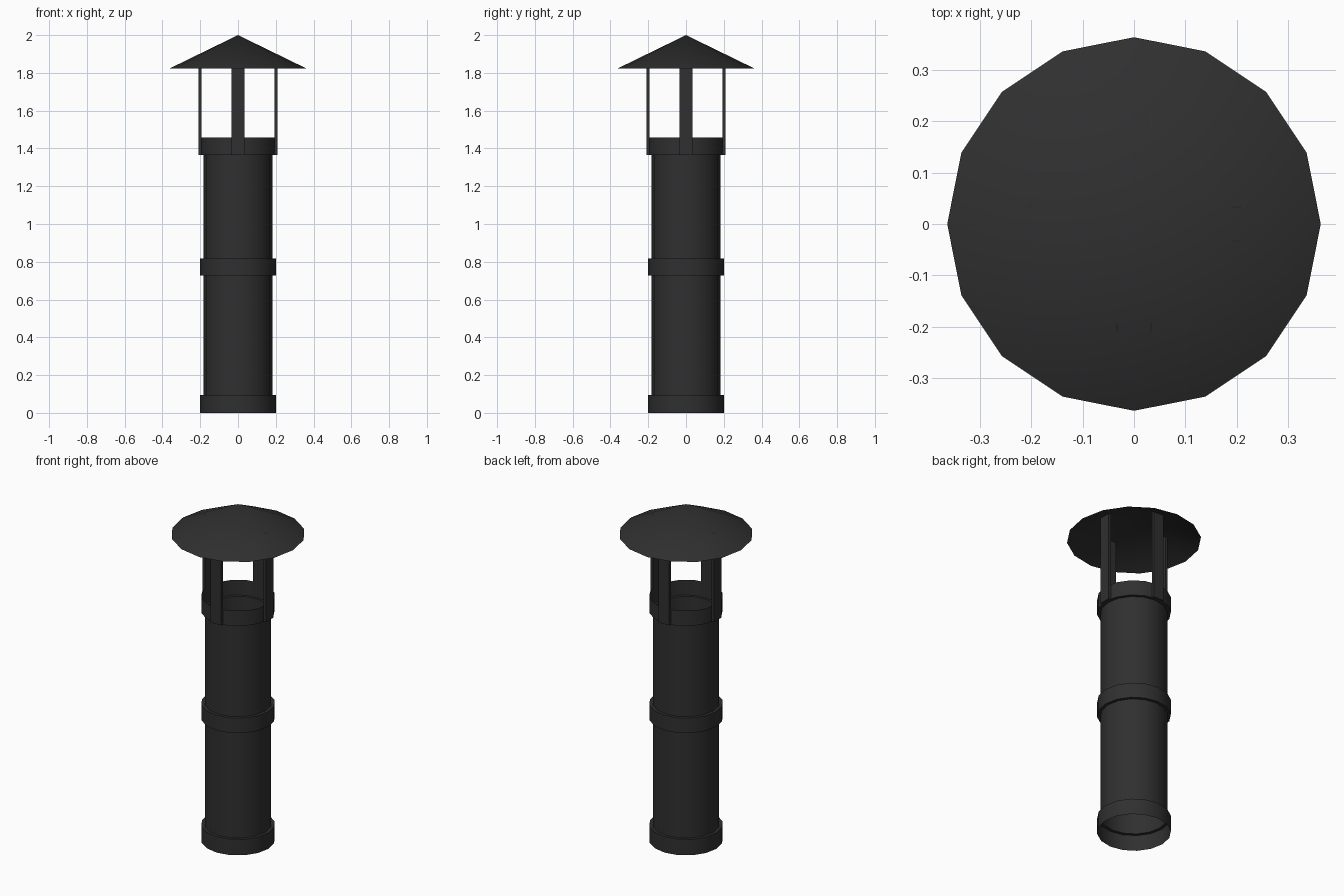
import bpy, bmesh, math

if "Cube" in bpy.data.objects:
    bpy.data.objects.remove(bpy.data.objects["Cube"])

SIDES = 16
metal = bpy.data.materials.new("dark metal")
metal.diffuse_color = (0.029, 0.029, 0.029, 1)
metal.use_nodes = True
metal.node_tree.nodes["Principled BSDF"].inputs["Base Color"].default_value = metal.diffuse_color


def finish(name, bm):
    bmesh.ops.recalc_face_normals(bm, faces=bm.faces)
    mesh = bpy.data.meshes.new(name)
    bm.to_mesh(mesh)
    bm.free()
    mesh.materials.append(metal)
    obj = bpy.data.objects.new(name, mesh)
    bpy.context.collection.objects.link(obj)
    return obj


def smooth(obj):
    bpy.ops.object.select_all(action='DESELECT')
    obj.select_set(True)
    bpy.context.view_layer.objects.active = obj
    bpy.ops.object.shade_smooth_by_angle(angle=math.radians(35))


def lathe(name, profile):
    """Open sheet turned around z; a radius of 0 makes a tip."""
    bm = bmesh.new()
    rings = []
    for r, z in profile:
        if r == 0:
            rings.append([bm.verts.new((0, 0, z))] * SIDES)
        else:
            rings.append([bm.verts.new((r * math.cos(2 * math.pi * i / SIDES),
                                        r * math.sin(2 * math.pi * i / SIDES), z))
                          for i in range(SIDES)])
    for a, b in zip(rings, rings[1:]):
        for i in range(SIDES):
            j = (i + 1) % SIDES
            bm.faces.new(list(dict.fromkeys((a[i], a[j], b[j], b[i]))))
    obj = finish(name, bm)
    smooth(obj)
    return obj


# hollow flue pipe with three raised bands, open at both ends
P, B = 0.182, 0.2
lathe("flue_pipe", [(B, 0), (B, 0.095), (P, 0.095), (P, 0.728), (B, 0.728),
                    (B, 0.818), (P, 0.818), (P, 1.366), (B, 1.366), (B, 1.457)])

# conical rain cap, hollow underneath
CAP_R, CAP_Z = 0.363, 1.823
lathe("rain_cap", [(CAP_R, CAP_Z), (0, 2.0)])

# four flat struts reaching up to the inside of the cap
for k, side in enumerate(("right", "back", "left", "front")):
    bm = bmesh.new()
    bmesh.ops.create_cube(bm, size=1)
    for v in bm.verts:
        x = 0.2 + v.co.x * 0.016
        top = CAP_Z + (2.0 - CAP_Z) * (1 - x / CAP_R) - 0.003
        v.co = (x, v.co.y * 0.07, top if v.co.z > 0 else 1.366)
    obj = finish(side + "_strut", bm)
    obj.rotation_euler.z = k * math.pi / 2
